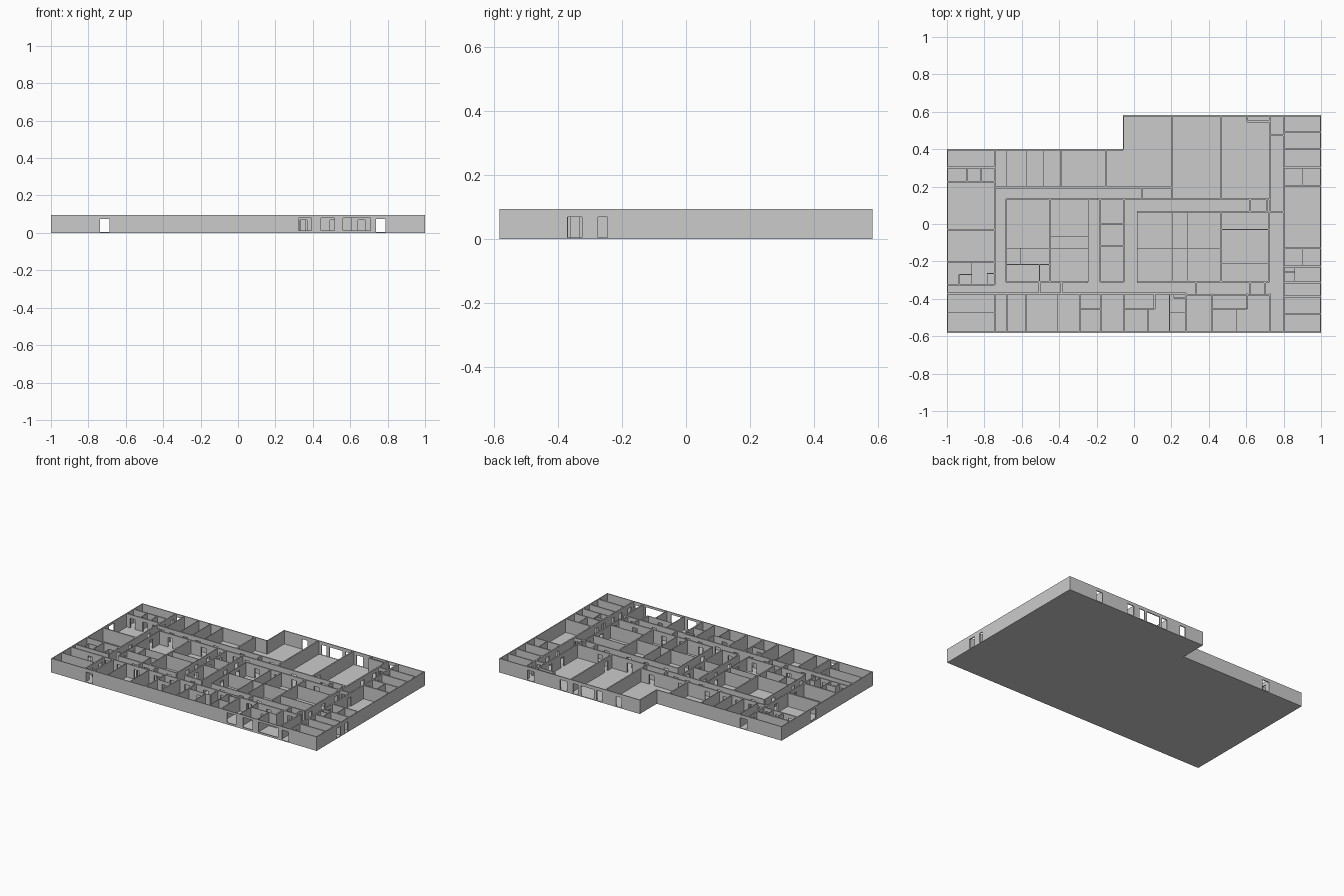
import bpy, bmesh

H, DOOR = 0.095, 0.07      # wall height, door head height
THICK, THIN = 0.009, 0.004
DW = 0.036                 # standard door width


class Part:
    """Collects axis-aligned boxes into one named object."""
    def __init__(self, name):
        self.name, self.bm = name, bmesh.new()

    def box(self, x0, x1, y0, y1, z0, z1):
        vs = bmesh.ops.create_cube(self.bm, size=1)["verts"]
        for v in vs:
            v.co = ((x0 + x1) / 2 + v.co.x * (x1 - x0),
                    (y0 + y1) / 2 + v.co.y * (y1 - y0),
                    (z0 + z1) / 2 + v.co.z * (z1 - z0))

    def wall(self, axis, c, a, b, doors=(), t=THICK):
        """Wall on line c from a to b; doors are centres or (centre, width, sill, head)."""
        def seg(p, q, z0, z1):
            if q - p > 1e-4 and z1 - z0 > 1e-4:
                if axis == "x":
                    self.box(p, q, c - t / 2, c + t / 2, z0, z1)
                else:
                    self.box(c - t / 2, c + t / 2, p, q, z0, z1)
        a, b = min(a, b), max(a, b)
        ds = sorted(d if isinstance(d, tuple) else (d, DW, 0.004, DOOR) for d in doors)
        pos = a
        for m, w, sill, head in ds:
            seg(pos, m - w / 2, 0, H)
            seg(m - w / 2, m + w / 2, 0, sill)
            seg(m - w / 2, m + w / 2, head, H)
            pos = m + w / 2
        seg(pos, b, 0, H)

    def h(self, y, x0, x1, doors=(), t=THICK):
        self.wall("x", y, x0, x1, doors, t)

    def v(self, x, y0, y1, doors=(), t=THICK):
        self.wall("y", x, y0, y1, doors, t)

    def hs(self, ys, x0, x1, doors=(), t=THICK):
        for y in ys:
            self.h(y, x0, x1, doors, t)

    def vs(self, xs, y0, y1, doors=(), t=THICK):
        for x in xs:
            self.v(x, y0, y1, doors, t)

    def done(self):
        me = bpy.data.meshes.new(self.name)
        self.bm.to_mesh(me)
        self.bm.free()
        ob = bpy.data.objects.new(self.name, me)
        bpy.context.collection.objects.link(ob)


# Floor slab (L-shaped)
p = Part("floor")
p.box(-1, 1, -0.582, 0.4, 0, 0.004)
p.box(-0.06, 1, 0.4, 0.582, 0, 0.004)
p.done()

# Outer walls with entrances and windows
p = Part("outer_walls")
E = 0.006
p.h(-0.579, -1, 1, [(-0.713, 0.05, 0.005, 0.073), (0.358, 0.07, 0.013, 0.08),
                    (0.48, 0.07, 0.013, 0.08), (0.635, 0.145, 0.013, 0.08),
                    (0.763, 0.05, 0.005, 0.073)], E)
p.h(0.579, -0.06, 1, [(0.10, 0.04, 0.005, 0.073), (0.245, 0.04, 0.005, 0.073),
                      (0.335, 0.1, 0.005, 0.073), (0.425, 0.04, 0.005, 0.073),
                      (0.515, 0.05, 0.005, 0.073), (0.763, 0.05, 0.005, 0.073)], E)
p.h(0.397, -1, -0.06, [(-0.713, 0.05, 0.005, 0.073)], E)
p.v(-0.057, 0.397, 0.582, (), E)
p.v(-0.997, -0.582, 0.4, [(0.06, 0.06, 0.013, 0.08)], E)
p.v(0.997, -0.582, 0.582, [(-0.347, 0.045, 0.005, 0.07), (-0.26, 0.03, 0.005, 0.07)], E)
p.done()

# Left wing rooms
p = Part("left_wing_walls")
L, R = -1, -0.745
p.v(R, -0.325, 0.4, [0.35, 0.26, 0.1, -0.1, -0.23])
p.v(R, -0.58, -0.37, [-0.42, -0.52])
p.hs([0.302, -0.03, -0.202], L, R)
p.h(0.226, L, R, [-0.95, -0.855, -0.78])
p.h(-0.325, L, R, [-0.965, -0.9, -0.82])
p.h(-0.372, L, R, [-0.85])
p.h(-0.475, L, R, (), THIN)
p.vs([-0.893, -0.818], 0.226, 0.302, (), THIN)
p.v(-0.867, -0.325, -0.202, (), THIN)
p.h(-0.27, -0.935, -0.867, (), THIN)
p.v(-0.935, -0.325, -0.27, (), THIN)
p.h(-0.265, -0.785, R, (), THIN)
p.v(-0.785, -0.325, -0.265, (), THIN)
p.done()

# Back rooms and large halls
p = Part("back_room_walls")
p.h(0.195, -0.685, 0.2, [-0.63, -0.53, -0.435, -0.3, -0.1, 0.12])
p.h(0.195, -0.745, -0.685, [(-0.713, 0.05, 0.004, 0.073)])
p.vs([-0.68, -0.573, -0.483, -0.39], 0.195, 0.4, (), THIN)
p.v(-0.15, 0.195, 0.4)
p.v(0.042, 0.133, 0.195, [0.164])
p.v(0.202, 0.133, 0.58, [0.164])
p.v(0.465, 0.133, 0.58, [0.2])
p.v(0.725, 0.065, 0.58, [0.1, 0.3, 0.43])
p.v(0.605, 0.548, 0.58)
p.h(0.548, 0.605, 0.725)
p.h(0.475, 0.725, 0.8, [(0.763, 0.05, 0.004, 0.073)])
p.done()

# Central left block
p = Part("centre_left_walls")
p.h(0.133, -0.685, 0.725, [-0.6, -0.35, -0.212, -0.11, -0.02, 0.33, 0.55])
p.h(-0.31, -0.685, -0.245, [-0.56, -0.47, -0.3])
p.h(-0.31, -0.18, -0.055, [-0.12])
p.v(-0.685, -0.31, 0.133, [0.04, -0.17, -0.26], THIN)
p.v(-0.45, -0.31, 0.133)
p.v(-0.245, -0.31, 0.133, [0.03, -0.1, -0.2], THIN)
p.v(-0.18, -0.31, 0.133, [0.06, -0.06, -0.2])
p.v(-0.055, -0.31, 0.133, [0.06, -0.06])
p.hs([-0.13, -0.217], -0.685, -0.45, (), THIN)
p.hs([-0.068, -0.13], -0.45, -0.245, (), THIN)
p.hs([0.0, -0.118], -0.18, -0.055, (), THIN)
p.v(-0.605, -0.217, -0.13, (), THIN)
p.v(-0.505, -0.31, -0.217, (), THIN)
p.done()

# Central right block
p = Part("centre_right_walls")
p.h(0.065, 0.017, 0.725, [0.1, 0.25, 0.38, 0.55])
p.h(0.065, 0.725, 0.8, [(0.763, 0.05, 0.004, 0.073)])
p.vs([0.62, 0.71], 0.065, 0.133, [0.1])
p.h(-0.31, 0.017, 0.722, [0.1, 0.245, 0.38, 0.6])
p.v(0.017, -0.31, 0.065, [-0.03, -0.2], THIN)
p.vs([0.205, 0.285], -0.31, 0.065, (), THIN)
p.v(0.465, -0.31, 0.065)
p.v(0.722, -0.31, 0.065, [0.02, -0.12, -0.26])
p.h(-0.13, 0.017, 0.465, (), THIN)
p.hs([-0.03, -0.213], 0.465, 0.722, (), THIN)
p.done()

# Cross partitions in the front corridor
p = Part("corridor_partitions")
p.vs([-0.505, -0.388, 0.33, 0.62, 0.70], -0.372, -0.31, [-0.341])
p.done()

# Front rooms
p = Part("front_room_walls")
p.h(-0.372, -0.68, 0.278, [-0.63, -0.5, -0.35, -0.23, -0.12, 0.02, 0.15, 0.245])
p.h(-0.378, 0.278, 0.725, [0.35, 0.5, 0.66])
p.h(-0.372, -0.745, -0.68, [(-0.713, 0.05, 0.004, 0.073)])
B, T = -0.58, -0.372
p.vs([-0.68, -0.29, -0.178, -0.055, 0.278, 0.725], B, T)
p.vs([-0.578, -0.41, 0.19, 0.417], B, T, (), THIN)
for x0, x1 in [(-0.29, -0.178), (-0.055, 0.11), (0.417, 0.605)]:
    p.h(-0.455, x0, x1, [(x0 + x1) / 2], THIN)
p.vs([0.11, 0.605], -0.455, T)
p.vs([0.075, 0.55], B, -0.455, (), THIN)
p.h(-0.475, 0.19, 0.278, (), THIN)
p.h(-0.396, 0.213, 0.278, (), THIN)
p.v(0.213, -0.396, T, (), THIN)
p.done()

# Right wing rooms
p = Part("right_wing_walls")
p.v(0.8, -0.58, 0.58, [0.53, 0.45, 0.35, 0.25, 0.05, -0.17, -0.25, -0.35, -0.43, -0.53])
p.hs([0.49, 0.403, 0.302, 0.205, -0.13, -0.227, -0.313, -0.388, -0.48], 0.8, 1)
p.v(0.9, 0.205, 0.302, (), THIN)
p.v(0.9, -0.227, -0.13, (), THIN)
p.h(-0.257, 0.8, 0.86, (), THIN)
p.v(0.86, -0.313, -0.227, (), THIN)
p.done()
